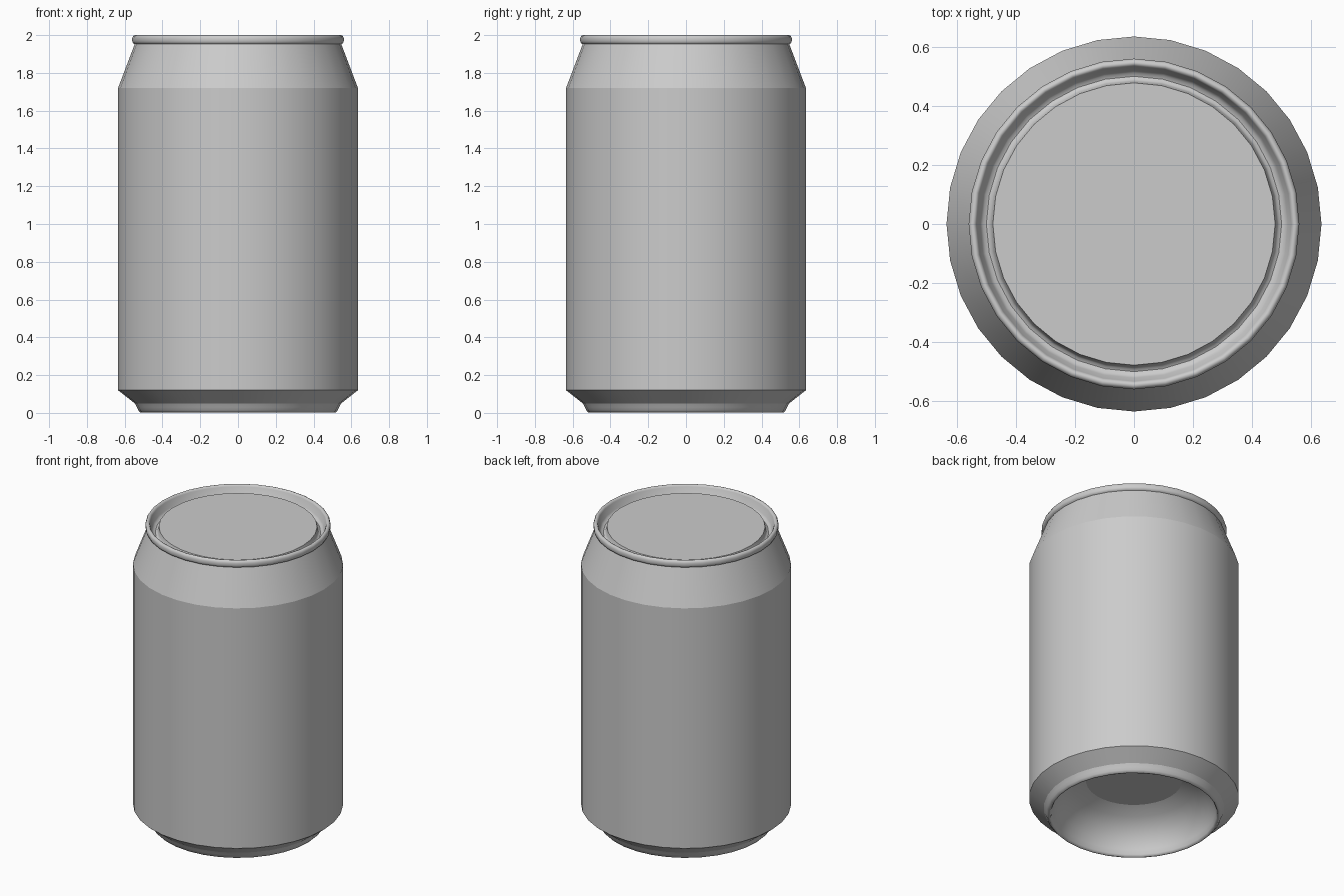
import bpy, bmesh
from math import cos, sin, tau

SIDES = 32

cube = bpy.data.objects.get("Cube")
if cube:
    bpy.data.objects.remove(cube)

metal = bpy.data.materials.new("plain_grey_metal")
metal.use_nodes = True
GREY = (0.6, 0.6, 0.6, 1)
metal.diffuse_color = GREY
metal.node_tree.nodes["Principled BSDF"].inputs["Base Color"].default_value = GREY


def lathe(name, profile, creases=(), cap=0):
    """Spin (radius, height) points, listed bottom to top on the outside.
    creases: profile indices kept sharp; cap: 1 closes the end, -1 the start."""
    bm = bmesh.new()
    rings = [[bm.verts.new((r * cos(tau * i / SIDES), r * sin(tau * i / SIDES), z))
              for i in range(SIDES)] for r, z in profile]
    for low, high in zip(rings, rings[1:]):
        for i in range(SIDES):
            j = (i + 1) % SIDES
            bm.faces.new((low[i], low[j], high[j], high[i])).smooth = True
    if cap == 1:
        bm.faces.new(rings[-1])
    elif cap == -1:
        bm.faces.new(rings[0][::-1])
    for k in creases:
        ring = rings[k]
        for i in range(SIDES):
            bm.edges.get((ring[i], ring[(i + 1) % SIDES])).smooth = False
    mesh = bpy.data.meshes.new(name)
    bm.to_mesh(mesh)
    bm.free()
    mesh.materials.append(metal)
    obj = bpy.data.objects.new(name, mesh)
    bpy.context.collection.objects.link(obj)
    return obj


# Hollow domed underside, rolled foot and bevel up to the wall
lathe("base",
      [(0.29, 0.24), (0.37, 0.205), (0.43, 0.16), (0.475, 0.1), (0.495, 0.045),
       (0.5, 0.015), (0.508, 0.002), (0.517, 0.002), (0.528, 0.014),
       (0.535, 0.03), (0.546, 0.05), (0.635, 0.12)],
      creases=(0, 10), cap=-1)

# Straight wall and tapered shoulder
lathe("wall", [(0.635, 0.12), (0.635, 1.72)])
lathe("shoulder", [(0.635, 1.72), (0.547, 1.952)])

# Rolled rim, dropping inside to the groove
lathe("rim",
      [(0.547, 1.952), (0.556, 1.957), (0.56, 1.968), (0.56, 1.985),
       (0.555, 1.996), (0.546, 2.0), (0.538, 1.997), (0.533, 1.988),
       (0.521, 1.945), (0.512, 1.934), (0.5, 1.93)],
      creases=(0,))

# Groove and slightly raised lid
lathe("lid", [(0.5, 1.93), (0.49, 1.934), (0.484, 1.945), (0.478, 1.97)],
      creases=(3,), cap=1)
